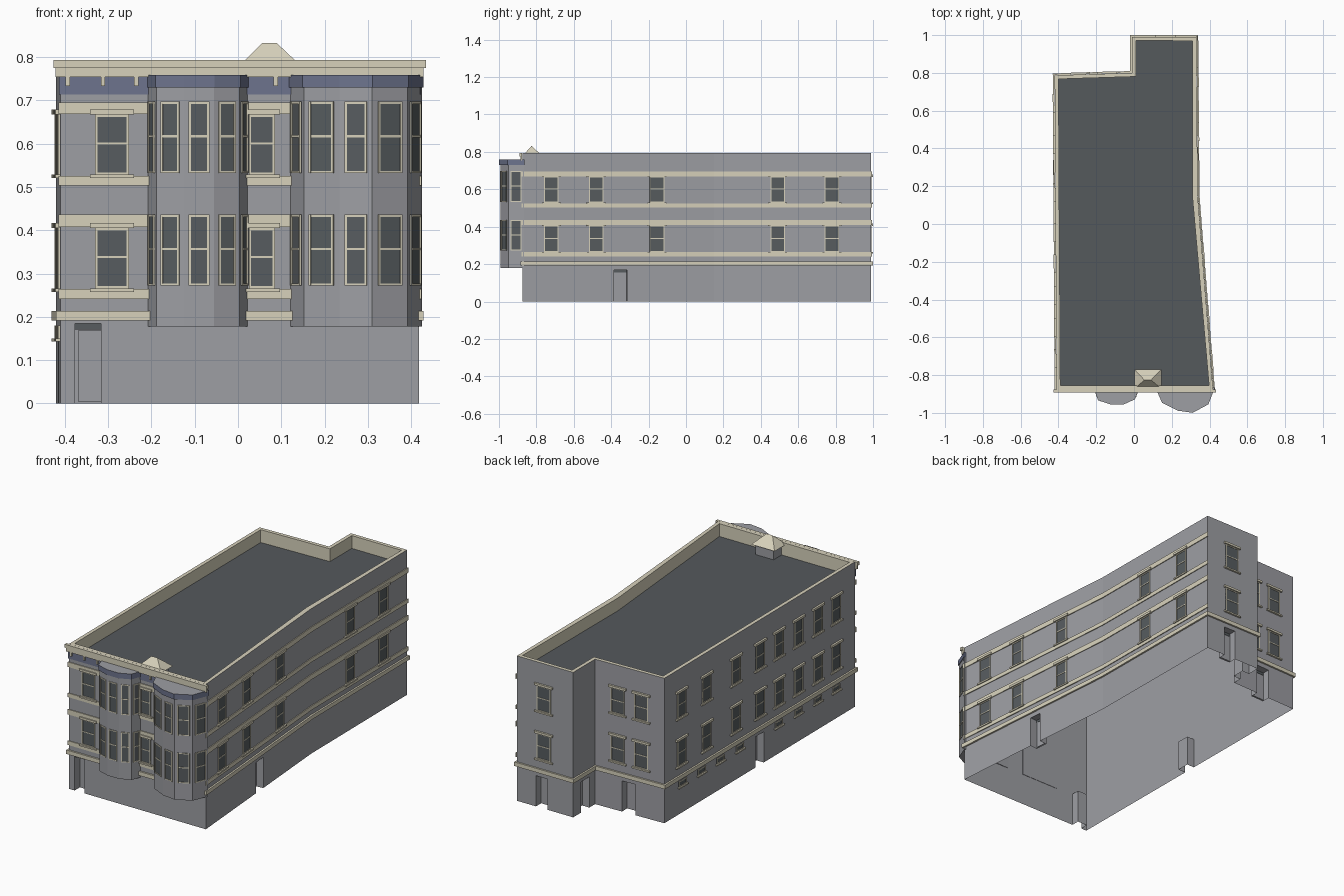
import bpy, bmesh
from math import hypot
from mathutils import Matrix, Vector

cube = bpy.data.objects.get("Cube")
if cube:
    bpy.data.objects.remove(cube)


def material(name, r, g, b):
    m = bpy.data.materials.new(name)
    m.use_nodes = True
    m.diffuse_color = (r, g, b, 1)
    m.node_tree.nodes["Principled BSDF"].inputs["Base Color"].default_value = (r, g, b, 1)
    return m


WALL = material("grey wall", .34, .345, .37)
TRIM = material("cream trim", .68, .64, .5)
GLASS = material("dark glass", .095, .108, .115)
ROOF = material("dark roof", .09, .1, .108)
SLATE = material("slate blue", .155, .175, .27)

parts = {}


def part(name, mat):
    """Return the growing mesh of a named part."""
    if name not in parts:
        parts[name] = (bmesh.new(), mat)
    return parts[name][0]


def make_object(name, bm, *mats):
    me = bpy.data.meshes.new(name)
    bm.to_mesh(me)
    bm.free()
    for m in mats:
        me.materials.append(m)
    ob = bpy.data.objects.new(name, me)
    bpy.context.collection.objects.link(ob)
    return ob


class Side:
    """A vertical wall plane from a to b, outward on the right-hand side."""
    def __init__(self, a, b):
        self.a, self.b = a, b
        self.length = hypot(b[0] - a[0], b[1] - a[1])
        d = Vector((b[0] - a[0], b[1] - a[1], 0)) / self.length
        self.m = Matrix(((d.x, d.y, 0, a[0]), (d.y, -d.x, 0, a[1]),
                         (0, 0, 1, 0), (0, 0, 0, 1)))

    def at(self, pos):
        """Distance along the wall for a world x or y position."""
        k = 0 if abs(self.b[0] - self.a[0]) > abs(self.b[1] - self.a[1]) else 1
        return (pos - self.a[k]) / (self.b[k] - self.a[k]) * self.length

    def box(self, bm, u0, u1, z0, z1, d, back=.0005):
        mid = Vector(((u0 + u1) / 2, (back + d) / 2, (z0 + z1) / 2))
        size = Matrix.Diagonal((u1 - u0, abs(d - back), z1 - z0, 1))
        bmesh.ops.create_cube(bm, size=1, matrix=self.m @ Matrix.Translation(mid) @ size)

    def band(self, bm, z0, z1, d):
        self.box(bm, -d, self.length + d, z0, z1, d)

    def window(self, u, w, z0, z1, rail=True, ledges=True):
        l, r, t = u - w / 2, u + w / 2, .005
        self.box(part("window_glass", GLASS), l, r, z0, z1, .002)
        frame = part("window_frames", TRIM)
        for x in (l, r - t):
            self.box(frame, x, x + t, z0, z1, .005)
        for z in [z0, z1 - t] + ([(z0 + z1) / 2] if rail else []):
            self.box(frame, l, r, z, z + t, .004)
        if ledges:
            ledge = part("sills_and_lintels", TRIM)
            self.box(ledge, l - .012, r + .012, z1, z1 + .012, .011)
            self.box(ledge, l - .012, r + .012, z0 - .008, z0, .011)


def prism(bm, pts, z0, z1):
    base = bm.faces.new([bm.verts.new((x, y, z0)) for x, y in pts])
    top = bmesh.ops.extrude_face_region(bm, geom=[base])["geom"]
    bmesh.ops.translate(bm, vec=(0, 0, z1 - z0),
                        verts=[g for g in top if isinstance(g, bmesh.types.BMVert)])
    bmesh.ops.recalc_face_normals(bm, faces=bm.faces)


# Main block with a sunken roof behind a parapet
plan = [(-.41, -.875), (.418, -.875), (.337, .15), (.33, .99),
        (-.01, .99), (-.01, .8), (-.42, .787)]
sides = [Side(p, plan[(i + 1) % len(plan)]) for i, p in enumerate(plan)]
front, right_a, right_b, wing_back, wing_side, notch, left = sides

bm = bmesh.new()
prism(bm, plan, 0, .793)
top = max(bm.faces, key=lambda f: f.calc_center_median().z)
bmesh.ops.inset_region(bm, faces=[top], thickness=.028)
deck = bmesh.ops.extrude_discrete_faces(bm, faces=[top])["faces"][0]
bmesh.ops.translate(bm, verts=deck.verts, vec=(0, 0, -.07))
inner = set(deck.verts)
for f in bm.faces:
    if f.normal.z > .9 or (f is not deck and inner & set(f.verts)):
        f.material_index = 1
deck.material_index = 2
block = make_object("main_walls", bm, WALL, TRIM, ROOF)

# Door recesses
doors = [(front, -.346, .06), (right_a, -.35, .07), (left, -.045, .07),
         (notch, -.21, .08), (wing_side, .885, .07), (wing_back, .18, .07)]
cut = bmesh.new()
for side, pos, w in doors:
    u, h = side.at(pos), .185 if side is front else .168
    side.box(cut, u - w / 2, u + w / 2, -.05, h, .02, back=-.045)
    side.box(part("door_transoms", GLASS), u - w / 2, u + w / 2, h - .014, h, -.041, back=-.0445)
    side.box(part("door_leaves", WALL), u - w / 2 + .006, u + w / 2, .005, h - .016, -.04, back=-.0445)
bmesh.ops.recalc_face_normals(cut, faces=cut.faces)
cutter = make_object("door_cutter", cut)
cutter.hide_render = True
mod = block.modifiers.new("recess", "BOOLEAN")
mod.operation, mod.solver, mod.object = "DIFFERENCE", "EXACT", cutter
shell = bpy.data.meshes.new_from_object(
    block.evaluated_get(bpy.context.evaluated_depsgraph_get()))
block.modifiers.clear()
bm = bmesh.new()
bm.from_mesh(shell)
ground = [f for f in bm.faces if all(v.co.z < .001 for v in f.verts)]
bmesh.ops.delete(bm, geom=ground, context="FACES")  # open underside
bm.to_mesh(shell)
bm.free()
block.data = shell
bpy.data.objects.remove(cutter)

# Horizontal bands
bands = part("wall_bands", TRIM)
for s in sides:
    s.band(bands, .192, .214, .01)
for s in (front, right_a, right_b):
    for z0, z1 in ((.241, .264), (.408, .436), (.503, .525), (.668, .695)):
        s.band(bands, z0, z1, .005)

# Front frieze, cornice and brackets
front.band(part("frieze", SLATE), .714, .754, .003)
cornice = part("cornice", TRIM)
front.band(cornice, .754, .775, .011)
front.band(cornice, .775, .793, .016)
for x in (-.393, -.312, -.235, .087):
    u = front.at(x)
    front.box(part("brackets", TRIM), u - .005, u + .005, .733, .754, .012)

# Windows on the flat walls
floors = ((.266, .405), (.529, .667))
rows = [(front, (-.291,), .078), (front, (.055,), .06),
        (right_a, (-.72, -.48, -.155), .078), (right_b, (.49, .78), .078),
        (wing_back, (.166,), .085), (notch, (-.285, -.145), .08),
        (left, (.64, .42, .165, -.045, -.21, -.38, -.55, -.71), .075)]
for side, places, w in rows:
    for pos in places:
        for z0, z1 in floors:
            side.window(side.at(pos), w, z0, z1)

# Basement windows on the long wall
for y in (.63, .465, .3, .13, -.21, -.38, -.55, -.71):
    u = left.at(y)
    left.window(u, .065, .15, .18, rail=False, ledges=False)
    left.box(part("sills_and_lintels", TRIM), u - .04, u + .04, .143, .15, .011)

# Faceted bay windows with slate caps
bays = {"narrow_bay": [(-.208, -.873), (-.188, -.93), (-.125, -.95), (-.055, -.95),
                       (.003, -.925), (.023, -.873)],
        "wide_bay": [(.12, -.873), (.152, -.943), (.235, -.982), (.31, -.992),
                     (.391, -.95), (.425, -.865)]}
for name, pts in bays.items():
    prism(part(name, WALL), pts, .178, .73)
    cx = sum(p[0] for p in pts) / len(pts)
    cap = [(cx + (x - cx) * 1.025, -.87 + (y + .87) * 1.06) for x, y in pts]
    bm = bmesh.new()
    prism(bm, cap, .73, .759)
    for f in bm.faces:
        f.material_index = 0 if abs(f.normal.z) > .5 else 1
    make_object(name + "_cap", bm, WALL, SLATE)
    for a, b in zip(pts, pts[1:]):
        facet = Side(a, b)
        for z0, z1 in ((.272, .436), (.532, .697)):
            facet.window(facet.length / 2, facet.length * .68, z0, z1, ledges=False)

# Small hipped turret roof above the front parapet
turret = part("turret_base", WALL)
prism(turret, [(.02, -.86), (.128, -.86), (.128, -.785), (.02, -.785)], .72, .782)
hip = part("turret_roof", TRIM)
eave = [hip.verts.new((x, y, .78)) for x, y in
        ((.003, -.872), (.145, -.872), (.145, -.77), (.003, -.77))]
ridge = [hip.verts.new((x, -.826, .832)) for x in (.055, .09)]
for f in ([eave[0], eave[1], ridge[1], ridge[0]], [eave[1], eave[2], ridge[1]],
          [eave[2], eave[3], ridge[0], ridge[1]], [eave[3], eave[0], ridge[0]],
          eave[::-1]):
    hip.faces.new(f)

for name, (bm, mat) in parts.items():
    bmesh.ops.recalc_face_normals(bm, faces=bm.faces)
    make_object(name, bm, mat)
